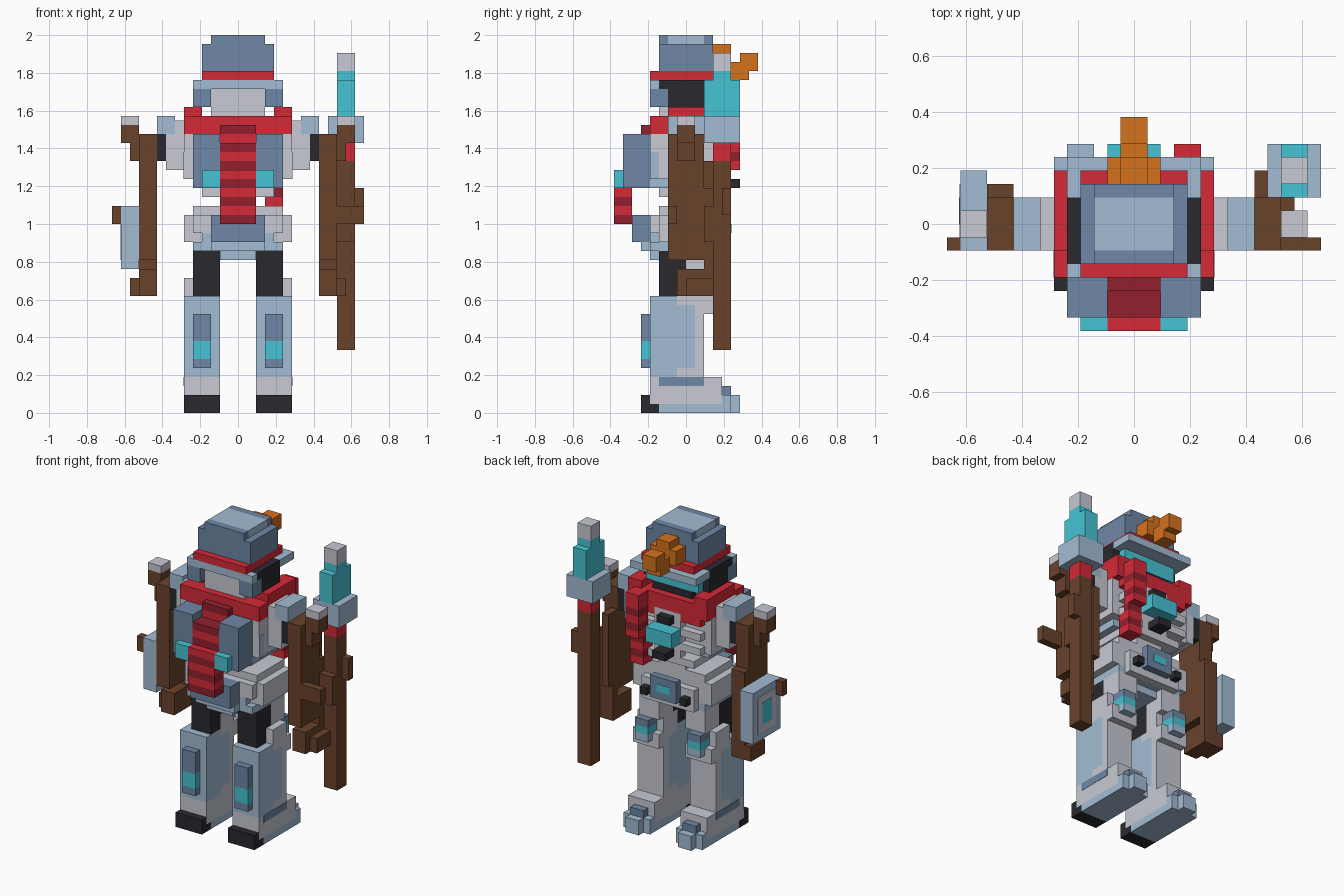
import bpy
import bmesh

cube = bpy.data.objects.get("Cube")
if cube:
    bpy.data.objects.remove(cube, do_unlink=True)

U = 2 / 42    # one block
T = 0.04      # thickness of a painted plate, in blocks


def linear(c):
    c /= 255
    return c / 12.92 if c <= 0.04045 else ((c + 0.055) / 1.055) ** 2.4


def material(name, hexcode):
    rgb = [linear(c) for c in bytes.fromhex(hexcode)]
    m = bpy.data.materials.new(name)
    m.use_nodes = True
    m.diffuse_color = (*rgb, 1)
    m.node_tree.nodes["Principled BSDF"].inputs["Base Color"].default_value = (*rgb, 1)
    return m


slate = material("slate blue", "6e87a6")
sky = material("pale blue", "a3bcd4")
gray = material("light gray", "c8cad4")
red = material("red", "d42a37")
wine = material("dark red", "92202e")
teal = material("teal", "47c4d4")
brown = material("brown", "69422b")
orange = material("orange", "d6721c")
black = material("black", "29292f")


def box(name, mat, x, y, z):
    """Block given by its x, y and z ranges in block units."""
    bm = bmesh.new()
    bmesh.ops.create_cube(bm, size=1)
    for v in bm.verts:
        v.co = [U * (r[0] if c < 0 else r[1]) for c, r in zip(v.co, (x, y, z))]
    me = bpy.data.meshes.new(name)
    bm.to_mesh(me)
    bm.free()
    me.materials.append(mat)
    ob = bpy.data.objects.new(name, me)
    bpy.context.collection.objects.link(ob)


def mid(name, mat, half, y, z):
    box(name, mat, (-half, half), y, z)


def pair(name, mat, x, y, z):
    box("left_" + name, mat, x, y, z)
    box("right_" + name, mat, (-x[1], -x[0]), y, z)


# Feet
pair("toe", black, (2, 6), (-5, -4), (0, 2))
pair("toe_sole", black, (2, 6), (-4, -3), (0, 1))
pair("sole", sky, (2, 6), (-3, 5), (0, 1))
pair("foot", gray, (2, 6), (-4, 4), (1, 3))
pair("ankle", gray, (2, 6), (-4, 4), (3, 4))
pair("ankle_stripe", slate, (6, 6 + T), (-3, 2), (3, 4))
pair("heel", sky, (3, 5), (4, 6), (0, 2))
pair("heel_side", sky, (2, 6), (4, 5), (1, 2))
pair("heel_spur", slate, (3, 5), (4, 5), (2, 3))

# Lower legs
pair("shin", sky, (2, 6), (-4, -1), (4, 13))
pair("calf_core", sky, (2, 6), (-1, 1), (5, 12))
pair("calf_bottom", gray, (2, 6), (-1, 1), (4, 5))
pair("calf", gray, (2, 6), (1, 2), (4, 13))
for low, high, mat in ((5, 6, slate), (6, 8, teal), (8, 11, slate)):
    pair("shin_guard", mat, (3, 5), (-5, -4), (low, high))

# Knees and thighs
pair("knee", gray, (2, 6), (-1, 2), (12, 15))
pair("knee_back", gray, (2, 6), (2, 3), (11, 13))
pair("thigh", black, (2, 5), (-3, 0), (13, 18))
pair("thigh_back", gray, (2, 5), (0, 3), (15, 18))
for low, high, mat in ((12, 13, sky), (13, 14, teal), (14, 15, slate)):
    pair("knee_box", mat, (3, 5), (2, 4), (low, high))

# Hips
mid("crotch", sky, 2, (-4, 2), (17, 18))
mid("hip_base", sky, 5, (-4, 3), (18, 19))
mid("hip_front", sky, 4, (-4, -3), (19, 20))
mid("hips", gray, 6, (-3, 3), (19, 22))
mid("hip_front_upper", gray, 5, (-4, -3), (20, 22))
mid("hip_back", gray, 4, (3, 4), (18, 21))
mid("belly_plate", slate, 3, (-6, -4), (19, 22))
mid("belly_rim", sky, 3, (-5, -4), (18, 19))
mid("back_buckle", slate, 2, (4, 5), (19, 22))
mid("buckle_light", teal, 1, (5, 5 + T), (20, 21))
pair("hip_bolt", black, (2.5, 3.5), (4, 5), (19, 20))

# Waist
mid("waist", gray, 5, (-3, 3), (22, 23))
mid("spine", gray, 2, (-2, 3), (23, 24))
mid("waist_ring", gray, 4, (-3, 3), (24, 25))
mid("lower_ribs", sky, 5, (-4, 2), (25, 26))
mid("lower_back_rib", gray, 4, (2, 4), (24, 25))
mid("spine_bolt", black, 1, (3, 6), (25, 26))

# Torso
mid("torso", gray, 6, (-4, 3), (26, 31))
pair("torso_panel", sky, (6, 6 + T), (-4, -3), (26, 29))
for z in (26, 28):
    mid("back_rib", gray, 5, (3, 4), (z, z + 1))
mid("back_spine", gray, 2, (3, 4), (25, 31))
mid("back_window", teal, 2, (4, 6), (27, 29))
mid("upper_spine_bolt", black, 1, (4, 5), (29.5, 30.5))
pair("chest_plate", slate, (2, 5), (-7, -4), (25, 31))
pair("chest_lamp", teal, (2, 4), (-8, -7), (25, 27))

# Scarf collar
mid("scarf_collar", red, 6, (-4, 4), (31, 33))
pair("scarf_fold", red, (4, 6), (-2, 4), (33, 34))
pair("scarf_drape", red, (2, 5), (3, 4), (30, 31))

# Striped scarf end in front, stepping out over the chest
for z in range(21, 32):
    front = -8 if z < 27 else -7 if z < 30 else -5
    mid("scarf_front", red if z % 2 == 0 else wine, 2, (front, -6 if z < 25 else -4), (z, z + 1))

# Striped scarf end behind
for z in range(23, 31):
    y = (4, 6) if z > 26 else (3, 5)
    box("scarf_back", wine if z % 2 == 0 else red, (3, 5), y, (z, z + 1))
box("scarf_back_top", red, (3, 5), (4, 6), (31, 33))

# Head
mid("face", gray, 3, (-3, 2), (33, 37))
mid("head_back", teal, 4, (2, 3), (34, 36))
mid("nape", black, 3, (2, 3), (33, 34))
pair("ear", black, (3, 5), (-2, 2), (34, 37))
pair("ear_front", black, (3, 5), (-3, -2), (36, 37))
pair("cheek", slate, (3, 5), (-4, -2), (34, 36))
mid("brim_front", sky, 5, (-4, -3), (36, 37))
mid("brim_back", sky, 5, (2, 5), (36, 37))

# Hat
mid("hat_band", red, 4, (-4, 4), (37, 38))
mid("hat", slate, 4, (-3, 3), (38, 41))
mid("hat_top", sky, 3, (-2, 2), (41, 42))
mid("hat_top_front", slate, 3, (-3, -2), (41, 42))
mid("hat_top_back", slate, 3, (2, 3), (41, 42))

# Hat tassel
mid("tassel_base", orange, 2, (3, 5), (38, 40))
mid("tassel_knot", orange, 1, (3, 5), (40, 41))
mid("tassel_bend", orange, 1, (5, 7), (37, 39))
mid("tassel_end", orange, 1, (6, 8), (38, 40))

# Shoulders
pair("upper_arm", gray, (6, 8), (-2, 2), (27, 31))
pair("shoulder_joint", gray, (6, 7), (-2, 2), (31, 32.5))
pair("shoulder", sky, (7, 9), (-2, 2), (31, 33))
pair("elbow", black, (8, 9), (-2, 2), (28, 31))

# Wooden arms, open between wrist and hand
pair("arm_post", brown, (9, 11), (-2, 2), (17, 31))
pair("arm_back", brown, (9, 11), (2, 3), (15, 25))
pair("hand", brown, (9, 11), (-1, 3), (13, 16))
pair("thumb", brown, (11, 12), (0, 3), (13, 15))
pair("branch", brown, (11, 12), (-1, 1), (28, 31))
pair("branch_tip", brown, (11, 13), (-1, 1), (30, 32))
pair("branch_cap", gray, (11, 13), (-1, 1), (32, 33))
pair("thorn", brown, (13, 14), (-2, -1), (21, 23))
box("left_thorn_root", brown, (11, 13), (-2, -1), (21, 23))
box("left_grip", brown, (11, 13), (2, 3), (19, 23))
box("left_arm_fin", brown, (9, 10), (2, 4), (18, 28))

# Shield on the right arm
box("shield", sky, (-13, -11), (-2, 4), (16, 23))
box("shield_panel", gray, (-13 - T, -13), (-1, 3), (17, 22))
box("shield_light", teal, (-13 - T * 2, -13), (0, 2), (18, 21))

# Staff in the left hand
box("staff_shaft", brown, (11, 13), (3, 5), (7, 28))
box("staff_thorn", brown, (13, 14), (4, 5), (22, 25))
box("staff_wrap", red, (11, 13), (3, 5), (28, 30))
box("staff_cup", sky, (10, 14), (2, 6), (30, 33))
box("staff_crystal", teal, (11, 13), (2, 6), (33, 37))
box("staff_crystal_top", teal, (11, 13), (3, 5), (37, 38))
box("staff_tip", gray, (11, 13), (3, 5), (38, 40))
